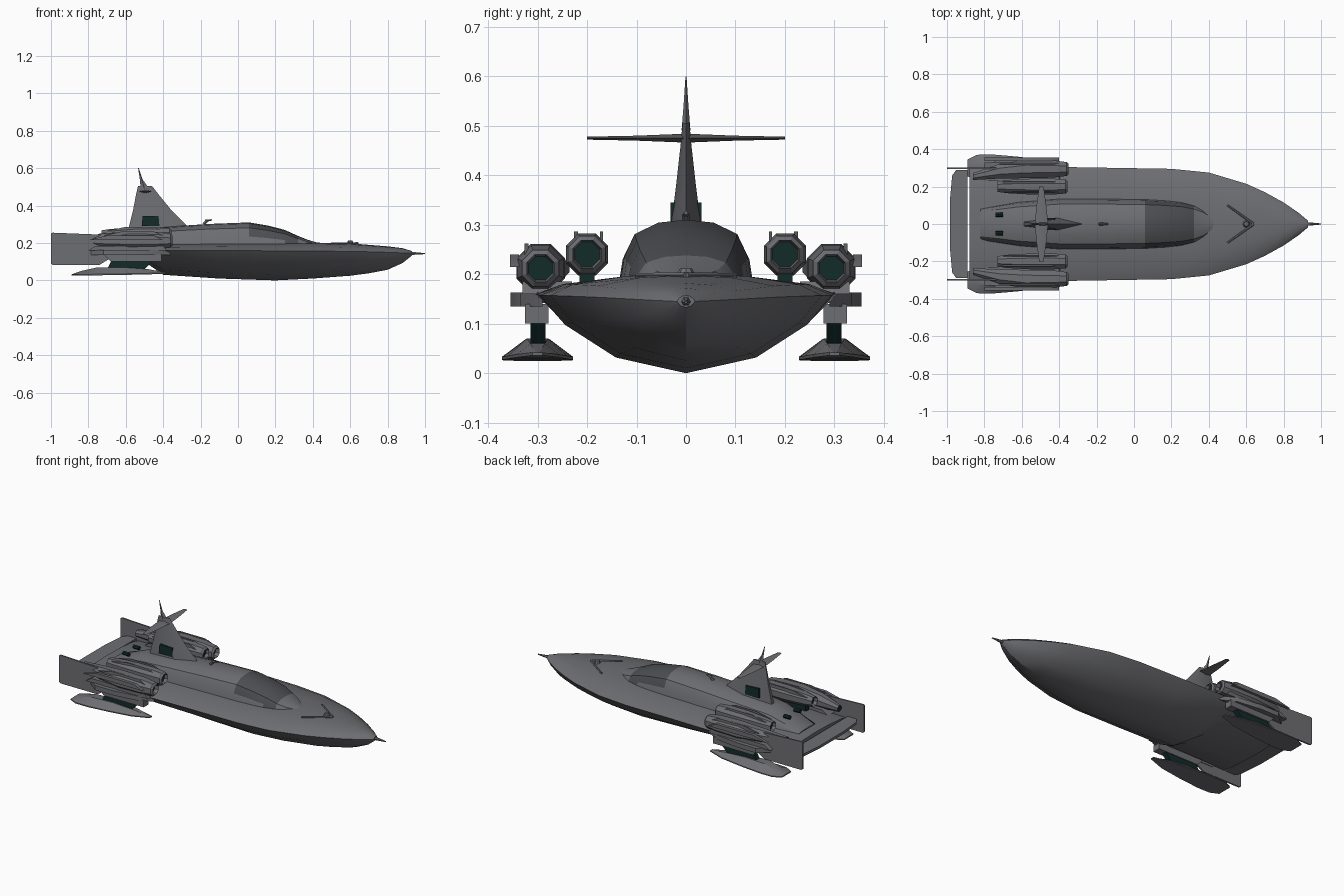
import bpy, bmesh, math
from mathutils import Vector

if "Cube" in bpy.data.objects:
    bpy.data.objects.remove(bpy.data.objects["Cube"])


def material(name, col):
    m = bpy.data.materials.new(name)
    m.diffuse_color = (*col, 1)
    m.use_nodes = True
    m.node_tree.nodes["Principled BSDF"].inputs["Base Color"].default_value = m.diffuse_color
    return m


GREY = material("hull grey", (0.155, 0.157, 0.17))
GLASS = material("dark glass", (0.075, 0.077, 0.085))
TEAL = material("dark teal", (0.006, 0.025, 0.022))


def finish(name, bm, mats=(GREY,), angle=30):
    bmesh.ops.recalc_face_normals(bm, faces=bm.faces[:])
    me = bpy.data.meshes.new(name)
    bm.to_mesh(me)
    bm.free()
    ob = bpy.data.objects.new(name, me)
    bpy.context.collection.objects.link(ob)
    for m in mats:
        me.materials.append(m)
    bpy.ops.object.select_all(action='DESELECT')
    ob.select_set(True)
    bpy.context.view_layer.objects.active = ob
    bpy.ops.object.shade_smooth_by_angle(angle=math.radians(angle))
    return ob


def loft(name, rings, mats=(GREY,), rule=None, start=0, end=0, angle=30):
    """Skin a list of equal-length closed rings, with both ends capped."""
    bm = bmesh.new()
    vs = [[bm.verts.new(p) for p in r] for r in rings]
    n = len(vs[0])
    for a, b in zip(vs, vs[1:]):
        for i in range(n):
            j = (i + 1) % n
            f = bm.faces.new((a[i], a[j], b[j], b[i]))
            if rule:
                f.material_index = rule(f.calc_center_median())
    bm.faces.new(vs[0]).material_index = start
    bm.faces.new(vs[-1]).material_index = end
    return finish(name, bm, mats, angle)


def mirrored(x, half):
    """Closed ring at x from a half profile whose first and last points may lie on y = 0."""
    other = [(-y, z) for y, z in reversed(half) if y > 1e-6]
    return [(x, y, z) for y, z in half + other]


def slab(name, pts, axis, lo, hi, mats=(GREY,)):
    """Extrude a 2D outline along axis y or z."""
    if axis == 'z':
        rings = [[(u, v, h) for u, v in pts] for h in (lo, hi)]
    else:
        rings = [[(u, h, v) for u, v in pts] for h in (lo, hi)]
    return loft(name, rings, mats)


def bar(name, a, b, r0, r1, sides=6, mats=(GREY,)):
    a, b = Vector(a), Vector(b)
    q = (b - a).to_track_quat('Z', 'Y')
    rings = []
    for c, r in ((a, r0), (b, r1)):
        rings.append([c + q @ Vector((r * math.cos(t), r * math.sin(t), 0))
                      for t in (2 * math.pi * i / sides for i in range(sides))])
    return loft(name, rings, mats)


# Hull: x, half width, keel, chine, deck height
hull = []
for x, w, k, e, d in [(.93, .018, .133, .145, .157), (.88, .06, .093, .147, .172),
                      (.8, .115, .057, .15, .182), (.7, .17, .038, .153, .19),
                      (.6, .215, .025, .155, .198), (.4, .275, .01, .157, .202),
                      (.2, .295, 0, .158, .2), (-.1, .3, .01, .16, .2),
                      (-.4, .305, .03, .16, .195), (-.5, .302, .1, .155, .19),
                      (-.88, .295, .125, .145, .172)]:
    hull.append(mirrored(x, [(0, k), (.48 * w, k + .2 * (e - k)), (.83 * w, k + .62 * (e - k)),
                             (w, e), (.83 * w, e + .5 * (d - e)), (.43 * w, e + .88 * (d - e)), (0, d)]))
loft("hull", hull)
bar("nose_probe", (.9, 0, .145), (1, 0, .143), .012, .003)

# Cabin with windshield coloured by position
cabin = []
for x, w, top in [(.43, .03, .2), (.37, .075, .218), (.32, .097, .238), (.25, .112, .27), (.16, .12, .293),
                  (.06, .125, .31), (-.15, .128, .302), (-.4, .128, .286),
                  (-.62, .11, .262), (-.82, .08, .18)]:
    b = .165
    h = top - b
    cabin.append(mirrored(x, [(1.08 * w, b), (w, b + .48 * h), (.83 * w, b + .8 * h),
                              (.45 * w, b + .96 * h), (0, top)]))
loft("cabin", cabin, (GREY, GLASS),
     lambda c: 1 if .06 < c.x < .32 and c.z > .165 + .6 * (.24 - .26 * (c.x - .06) - .165) + .01 else 0)

# Tail fin: height, leading x, trailing x, half thickness
fin = []
for z, lead, trail, t in [(.25, -.24, -.59, .036), (.3, -.28, -.58, .03), (.38, -.36, -.56, .02),
                          (.46, -.425, -.545, .011), (.505, -.46, -.535, .007)]:
    mid = lead + .45 * (trail - lead)
    fin.append([(lead, 0, z), (mid, t, z), (trail, t * .35, z), (trail, -t * .35, z), (mid, -t, z)])
loft("tail_fin", fin)
loft("fin_spike", [[(-.475, 0, .49), (-.5, .009, .49), (-.52, 0, .49), (-.5, -.009, .49)],
                   [(-.51, 0, .54), (-.515, .005, .54), (-.525, 0, .54), (-.515, -.005, .54)],
                   [(-.53, 0, .6), (-.532, .001, .6), (-.534, 0, .6), (-.532, -.001, .6)]])
loft("tail_plane", [[(-.495 + c, y, .475), (-.495, y, .475 + t), (-.495 - c, y, .475), (-.495, y, .475 - t)]
                    for y, c, t in [(-.2, .012, .003), (-.1, .026, .005), (0, .036, .009),
                                    (.1, .026, .005), (.2, .012, .003)]])
slab("fin_vents", [(-.515, .29), (-.42, .29), (-.425, .345), (-.51, .345)], 'y', -.031, .031, (TEAL,))
bar("roof_antenna", (-.185, 0, .3), (-.165, 0, .32), .008, .008)
bar("roof_antenna_tip", (-.175, 0, .318), (-.14, 0, .324), .008, .004)

# Rear flap between the end plates
slab("rear_flap", [(-.89, -.29), (-.95, -.29), (-.972, -.26), (-.985, -.12), (-.985, .12),
                   (-.972, .26), (-.95, .29), (-.89, .29)], 'z', .142, .158)


def nacelle(name, y, z, stations, sides):
    rings = []
    for x, r, dy in stations:
        rings.append([(x, y + dy + r * math.cos(t), z + r * math.sin(t))
                      for t in (2 * math.pi * (i + .5) / sides for i in range(sides))])
    loft(name, rings, (GREY, TEAL), start=1, end=1)


for s, side in ((1, "left"), (-1, "right")):
    # Inner and outer engines with sunken intakes
    nacelle("inner_engine_" + side, s * .2, .24,
            [(-.375, .027, 0), (-.355, .031, 0), (-.365, .04, 0), (-.43, .046, 0),
             (-.55, .046, 0), (-.68, .038, 0), (-.73, .03, 0), (-.71, .024, 0)], 8)
    nacelle("outer_engine_" + side, s * .294, .212,
            [(-.375, .026, 0), (-.35, .03, 0), (-.36, .04, 0), (-.43, .05, 0),
             (-.58, .053, 0), (-.72, .042, -s * .012), (-.86, .02, -s * .04)], 8)
    # Engine ridges
    for name, y0, y1, z0, z1, xb in [("inner_ridge", .218, .226, .265, .286, -.6),
                                     ("inner_side_ridge", .168, .174, .265, .286, -.6),
                                     ("outer_ridge", .318, .326, .24, .262, -.62),
                                     ("outer_side_ridge", .338, .356, .215, .24, -.7)]:
        slab(name + "_" + side, [(-.4, z0), (-.45, z1), (xb, z1), (xb - .1, z0)], 'y', s * y0, s * y1)
    # Pylon under the inner engine
    slab("inner_pylon_" + side, [(-.4, .17), (-.4, .21), (-.68, .21), (-.68, .17)],
         'y', s * .185, s * .215, (TEAL,))
    slab("engine_fairing_" + side, [(-.38, .16), (-.4, .185), (-.76, .185), (-.8, .16)], 'y', s * .23, s * .33)
    # Side shelf
    slab("side_shelf_" + side, [(-.36, s * .29), (-.45, s * .335), (-.6, s * .355),
                                (-.72, s * .355), (-.8, s * .29)], 'z', .135, .163)
    # End plate
    slab("end_plate_" + side, [(-1, .09), (-.99, .083), (-.74, .083), (-.68, .12), (-.68, .2),
                               (-.74, .245), (-.99, .255), (-1, .25)], 'y', s * .293, s * .302)
    # Pontoon with a wide flat base: x, half width, bottom, top
    pont = []
    for x, w, b, t in [(-.38, .01, .036, .042), (-.48, .042, .032, .06), (-.62, .06, .029, .07),
                       (-.76, .072, .027, .068), (-.84, .07, .026, .05), (-.89, .045, .025, .032)]:
        pont.append([(x, s * .3 + y, z) for y, z in
                     [(-w, b), (-w, b + .006), (-w * .35, t), (w * .35, t), (w, b + .006), (w, b)]])
    loft("pontoon_" + side, pont)
    slab("pontoon_strut_" + side, [(-.42, .14), (-.5, .06), (-.7, .06), (-.66, .14)],
         'y', s * .284, s * .314, (TEAL,))
    slab("strut_collar_" + side, [(-.41, .1), (-.41, .14), (-.72, .14), (-.68, .1)], 'y', s * .278, s * .325)
    # Bow rail and small deck exhaust
    bar("bow_rail_" + side, (.64, 0, .198), (.5, s * .1, .198), .007, .005)
    bar("deck_exhaust_" + side, (-.7, s * .05, .24), (-.74, s * .05, .24), .012, .012, 8, (TEAL,))
bar("bow_cleat", (.6, 0, .195), (.6, 0, .212), .02, .012, 8)
